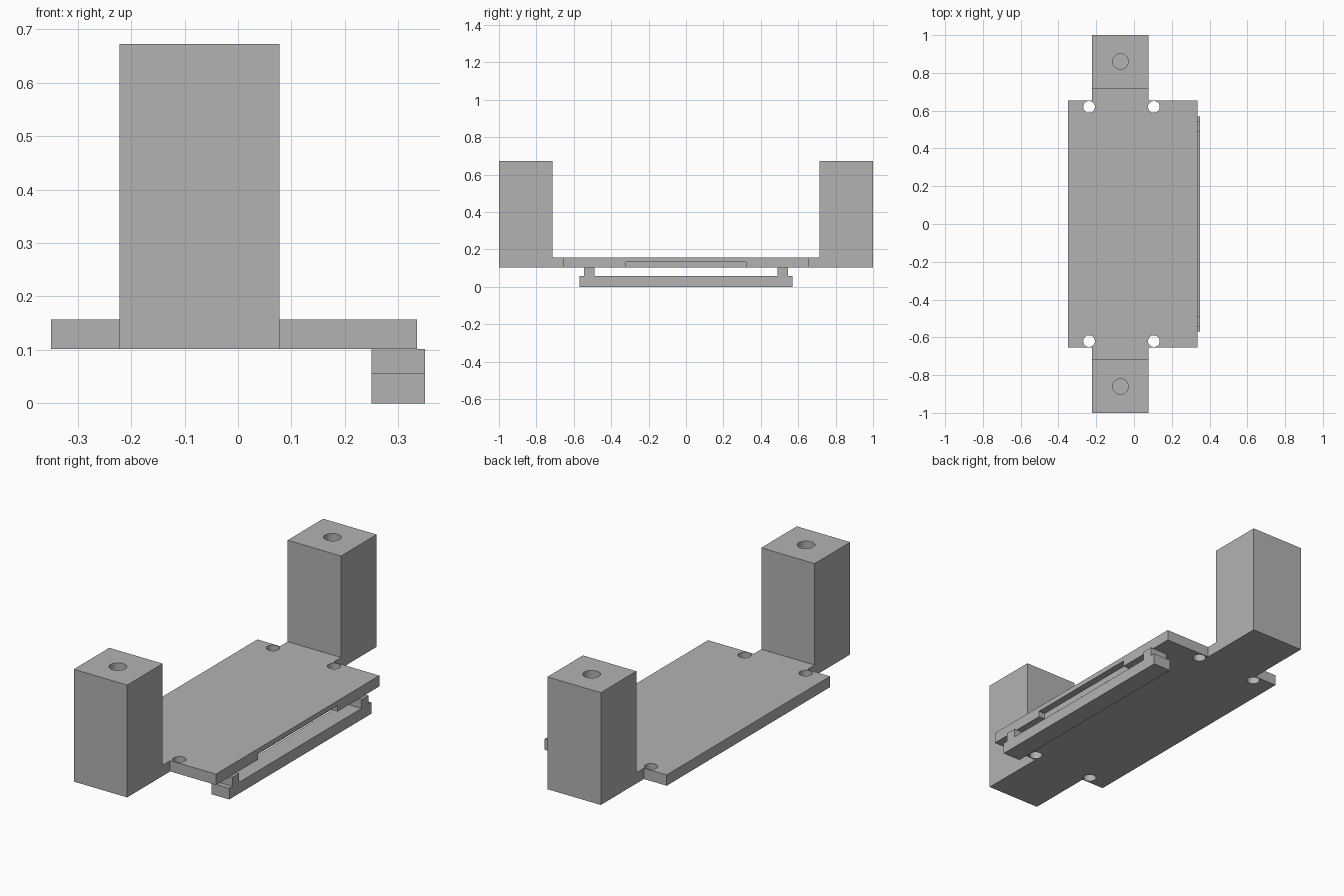
import bpy

old = bpy.data.objects.get("Cube")
if old:
    bpy.data.objects.remove(old, do_unlink=True)

grey = bpy.data.materials.new("plain grey")
grey.use_nodes = True
colour = (0.45, 0.45, 0.45, 1)
grey.diffuse_color = colour
grey.node_tree.nodes["Principled BSDF"].inputs["Base Color"].default_value = colour


def box(name, x, y, z):
    """Box spanning the given (low, high) ranges."""
    bpy.ops.mesh.primitive_cube_add(size=1)
    ob = bpy.context.object
    ob.name = name
    ob.location = [(a + b) / 2 for a, b in (x, y, z)]
    ob.scale = [b - a for a, b in (x, y, z)]
    bpy.ops.object.transform_apply(location=True, scale=True)
    ob.data.materials.append(grey)
    return ob


def rod(name, x, y, z, radius):
    """Upright cylinder used for drilling."""
    bpy.ops.mesh.primitive_cylinder_add(
        vertices=32, radius=radius, depth=z[1] - z[0],
        location=(x, y, (z[0] + z[1]) / 2))
    ob = bpy.context.object
    ob.name = name
    ob.data.materials.append(grey)
    return ob


def combine(target, tool, operation):
    """Apply a boolean and drop the tool object."""
    mod = target.modifiers.new("boolean", "BOOLEAN")
    mod.operation = operation
    mod.solver = "EXACT"
    mod.object = tool
    bpy.context.view_layer.objects.active = target
    bpy.ops.object.modifier_apply(modifier=mod.name)
    bpy.data.objects.remove(tool, do_unlink=True)


BASE, TOP = 0.102, 0.157
POST_X = (-0.222, 0.078)

# Mounting plate with a neck running out to each post
plate = box("mounting_plate", (-0.35, 0.335), (-0.655, 0.655), (BASE, TOP))
combine(plate, box("neck", POST_X, (-0.715, 0.715), (BASE, TOP)), "UNION")

# Shallow recess under the right edge of the plate
combine(plate, box("edge_recess", (0.30, 0.4), (-0.32, 0.32), (0.05, 0.132)), "DIFFERENCE")

# Four screw holes through the plate
for x in (-0.238, 0.105):
    for y in (-0.62, 0.62):
        combine(plate, rod("screw_hole", x, y, (0, 0.3), 0.031), "DIFFERENCE")

# End posts with a blind hole in the top
for side, label in ((-1, "front"), (1, "back")):
    ys = sorted((side * 0.715, side * 1.0))
    post = box(label + "_post", POST_X, ys, (BASE, 0.672))
    combine(post, rod("post_hole", -0.072, side * 0.86, (0.4, 0.8), 0.041), "DIFFERENCE")

# Rail hung below the right edge on two short pegs
box("lower_rail", (0.25, 0.35), (-0.57, 0.57), (0, 0.057))
for side, label in ((-1, "front"), (1, "back")):
    ys = sorted((side * 0.49, side * 0.545))
    box(label + "_rail_peg", (0.25, 0.35), ys, (0.057, BASE))

# Smooth the hole walls, keep every edge crisp
bpy.ops.object.select_all(action="DESELECT")
for ob in bpy.data.objects:
    if ob.type == "MESH":
        ob.select_set(True)
bpy.ops.object.shade_smooth_by_angle()
